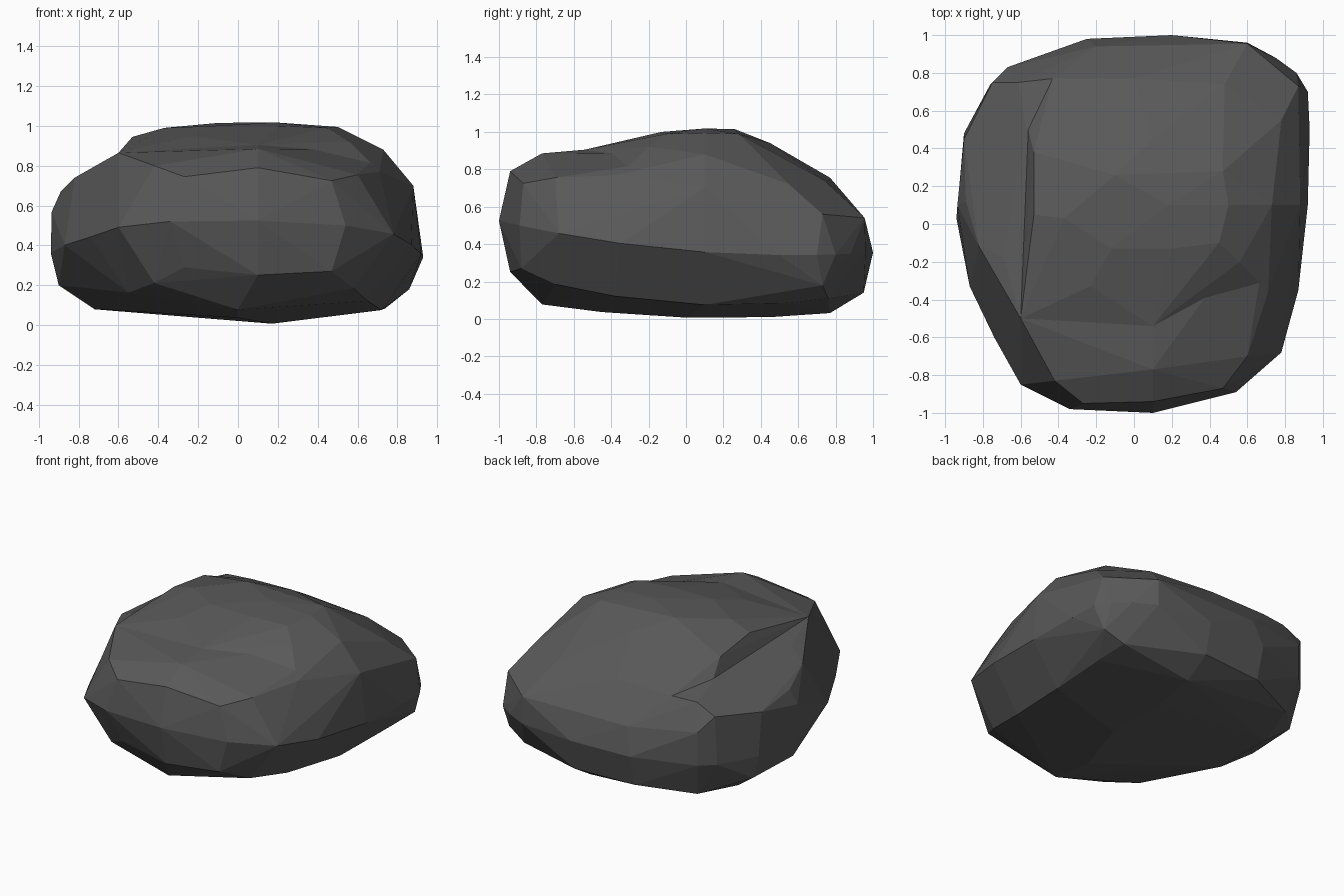
import bpy
import bmesh
import math

default_cube = bpy.data.objects.get("Cube")
if default_cube:
    bpy.data.objects.remove(default_cube, do_unlink=True)


def make_material(name, value):
    material = bpy.data.materials.new(name)
    material.use_nodes = True
    colour = (value, value, value, 1)
    material.diffuse_color = colour
    shader = material.node_tree.nodes["Principled BSDF"]
    shader.inputs["Base Color"].default_value = colour
    shader.inputs["Roughness"].default_value = .9
    return material


def lift(outline, height):
    """Raise a flat outline onto a height rule along y."""
    return [(x, y, height(y)) for x, y in outline]


def hull_object(name, points, material):
    """Wrap a chunk of stone tightly around its corner points."""
    bm = bmesh.new()
    for point in points:
        bm.verts.new(point)
    result = bmesh.ops.convex_hull(bm, input=bm.verts[:])
    spare = set(result["geom_interior"]) | set(result["geom_unused"])
    loose = [item for item in spare if isinstance(item, bmesh.types.BMVert)]
    bmesh.ops.delete(bm, geom=loose, context="VERTS")
    bmesh.ops.recalc_face_normals(bm, faces=bm.faces[:])
    mesh = bpy.data.meshes.new(name)
    bm.to_mesh(mesh)
    bm.free()
    mesh.materials.append(material)
    obj = bpy.data.objects.new(name, mesh)
    bpy.context.collection.objects.link(obj)
    return obj


stone = make_material("dark grey stone", .1)

# Widest outline of the boulder, highest at the front
girdle = lift([
    (.1, -1), (.54, -.89), (.78, -.68), (.87, -.35), (.92, .1), (.93, .5),
    (.92, .7), (.86, .8), (.75, .88), (.6, .96), (.2, 1), (-.25, .98),
    (-.67, .83), (-.76, .74), (-.9, .48), (-.94, .03), (-.87, -.33),
    (-.74, -.6), (-.6, -.85), (-.34, -.98),
], lambda y: .365 - .085 * y + .075 * y * y)

# Lower outline, where the sides turn under
underside = lift([
    (.1, -.94), (.58, -.7), (.65, -.38), (.72, .1), (.74, .53),
    (.72, .76), (.2, .95), (-.25, .92), (-.62, .76), (-.72, .45), (-.72, 0),
    (-.55, -.6), (-.42, -.8),
], lambda y: .08 - .06 * y + .13 * y * y)

# Gently bowed base
base = lift([(0, -.77), (0, -.45), (.17, 0), (.17, .45), (.2, .77)],
            lambda y: .01 - .03 * y + .08 * y * y - .003)

# Lower corners of the front and flanks
corners = [
    (-.27, -.89, .29), (.47, -.88, .27), (.86, .73, .18),
    (-.9, .1, .2), (-.87, .5, .19), (-.935, .1, .57),
]

# Low ledge along the right flank: its rim, then the foot of the step
ledge = [
    (-.67, .83, .577), (-.75, .75, .68), (-.9, .45, .64), (-.89, .12, .67),
    (-.82, -.12, .74), (-.69, -.18, .81),
    (-.61, .75, .746), (-.57, .5, .8), (-.58, .1, .82),
]

# Sloping shelf across the front
shelf = [
    (-.42, -.83, .8), (-.27, -.95, .745), (.1, -.94, .79),
    (.47, -.87, .725), (.6, -.7, .755), (.1, -.77, .885),
]

# Corners where the crown meets the shelf
shelf_back = [(-.6, -.5, .865), (.1, -.54, .905), (.71, -.36, .77)]

# Upper shoulder on the left flank and back
shoulder = [
    (.88, .1, .7), (.73, .1, .88), (.78, .55, .72), (.87, .73, .56),
    (.6, .955, .54), (-.2, .94, .54), (-.43, .77, .75), (0, .77, .755),
]

# Crown with its steep step above the ledge
crown = [
    (-.23, -.33, .95), (.15, -.33, .95), (.56, -.2, .92),
    (-.12, -.13, 1), (.2, -.13, 1), (.45, -.1, .99), (.5, .1, .995),
    (.47, .28, .99), (-.1, .26, 1.015), (.18, .1, 1.018), (-.37, .03, .99),
    (.6, .37, .89), (.1, .45, .94), (.48, .74, .74),
    (-.53, .05, .945), (-.53, .38, .9), (-.56, .5, .8), (-.58, .1, .8),
]

boulder = hull_object(
    "boulder",
    girdle + underside + base + corners + ledge + shelf + shelf_back + shoulder,
    stone)
top = hull_object("boulder_crown", crown + shoulder + shelf_back, stone)

# Fuse the crown into the body
bpy.context.view_layer.objects.active = boulder
boulder.select_set(True)
fuse = boulder.modifiers.new("fuse crown", "BOOLEAN")
fuse.operation = "UNION"
fuse.solver = "EXACT"
fuse.object = top
bpy.ops.object.modifier_apply(modifier=fuse.name)
bpy.data.objects.remove(top, do_unlink=True)

# Merge nearly flat neighbours into broad chipped facets
bm = bmesh.new()
bm.from_mesh(boulder.data)
bmesh.ops.remove_doubles(bm, verts=bm.verts[:], dist=.004)
bmesh.ops.dissolve_limit(bm, angle_limit=math.radians(3),
                         verts=bm.verts[:], edges=bm.edges[:])
for face in bm.faces:
    face.smooth = False
bm.to_mesh(boulder.data)
bm.free()
